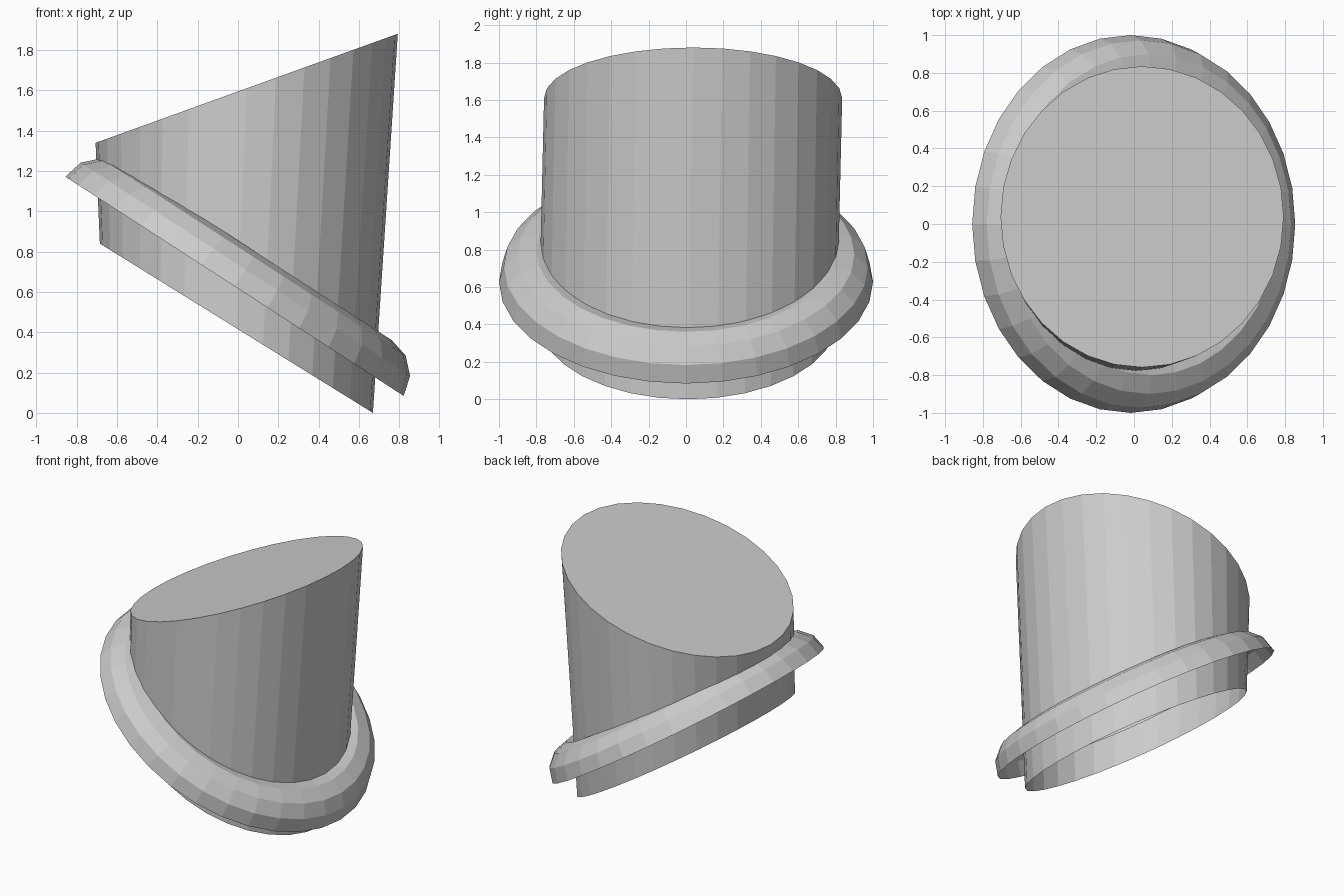
import bpy, bmesh, math
from mathutils import Matrix, Vector

if "Cube" in bpy.data.objects:
    bpy.data.objects.remove(bpy.data.objects["Cube"])

SEG = 32


def ring(bm, center, slope, radius, lift=0.0):
    """Circle of vertices in a plane tilted around y, slope = dz/dx."""
    rot = Matrix.Rotation(-math.atan(slope), 3, 'Y')
    return [bm.verts.new(Vector(center) + rot @ Vector((
        radius * math.cos(2 * math.pi * i / SEG),
        radius * math.sin(2 * math.pi * i / SEG), lift)))
        for i in range(SEG)]


def bridge(bm, a, b):
    for i in range(SEG):
        j = (i + 1) % SEG
        bm.faces.new((a[i], a[j], b[j], b[i]))


def finish(bm, name):
    mesh = bpy.data.meshes.new(name)
    bm.to_mesh(mesh)
    bm.free()
    obj = bpy.data.objects.new(name, mesh)
    bpy.context.collection.objects.link(obj)
    return obj


# Slanted tube: open tilted bottom, capped tilted top
bm = bmesh.new()
low = ring(bm, (-0.008, 0.01, 0.42), -0.62, 0.797)
high = ring(bm, (0.043, 0.038, 1.61), 0.361, 0.797)
bridge(bm, low, high)
bm.faces.new(high)
finish(bm, "slanted_tube")

# Flange: hollow half-round collar, open underneath
bm = bmesh.new()
rings = [ring(bm, (-0.0175, 0, 0.628), -0.648,
              0.8 + 0.2 * math.cos(math.radians(a)),
              0.2 * math.sin(math.radians(a)))
         for a in range(0, 181, 30)]
for a, b in zip(rings, rings[1:]):
    bridge(bm, a, b)
finish(bm, "collar_flange")
